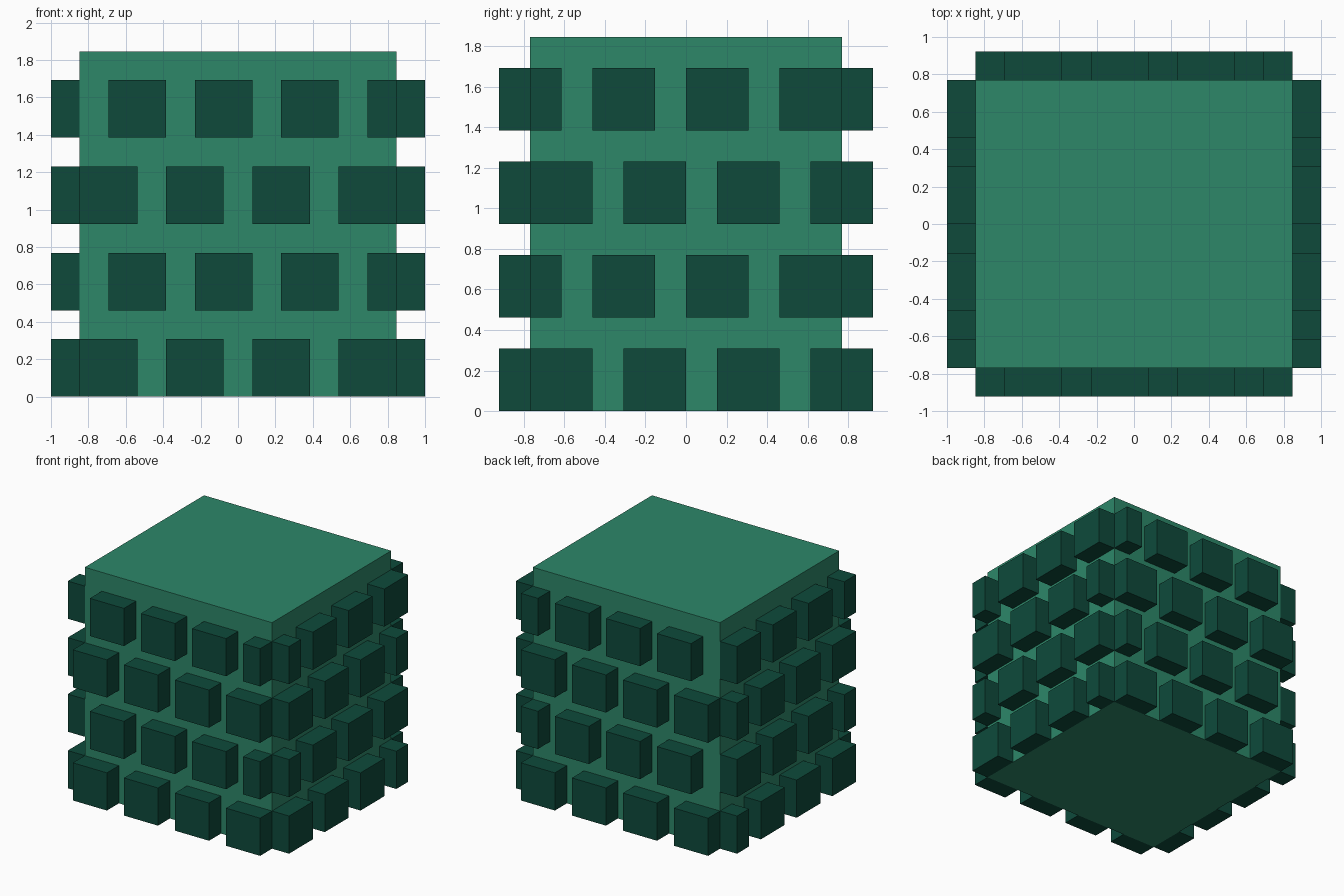
import bpy
import bmesh
from mathutils import Vector

cube = bpy.data.objects.get("Cube")
if cube:
    bpy.data.objects.remove(cube, do_unlink=True)

U = 2 / 13                      # one block unit
HX, HY, HZ = 5.5, 5.0, 12.0     # core half width, half depth and height in units


def material(name, rgb):
    m = bpy.data.materials.new(name)
    m.use_nodes = True
    color = (*rgb, 1)
    m.diffuse_color = color
    m.node_tree.nodes["Principled BSDF"].inputs["Base Color"].default_value = color
    return m


light_green = material("light green", (0.026, 0.242, 0.141))
dark_green = material("dark green", (0.0044, 0.0685, 0.0437))


def box(name, lo, hi, mat):
    """Box between two corners given in block units."""
    lo, hi = Vector(lo) * U, Vector(hi) * U
    size, mid = hi - lo, (lo + hi) / 2
    bm = bmesh.new()
    bmesh.ops.create_cube(bm, size=1)
    bmesh.ops.scale(bm, vec=size, verts=bm.verts)
    mesh = bpy.data.meshes.new(name)
    bm.to_mesh(mesh)
    bm.free()
    mesh.materials.append(mat)
    obj = bpy.data.objects.new(name, mesh)
    obj.location = mid
    bpy.context.collection.objects.link(obj)
    return obj


# Core block
box("core", (-HX, -HY, 0), (HX, HY, HZ), light_green)

# Staggered rows of studs: spans along each wall, for even and odd rows
x_spans = [
    [(-5.5, -3.5), (-2.5, -0.5), (0.5, 2.5), (3.5, 5.5)],
    [(-4.5, -2.5), (-1.5, 0.5), (1.5, 3.5), (4.5, 5.5)],
]
y_spans = [
    [(-5, -3), (-2, 0), (1, 3), (4, 5)],
    [(-5, -4), (-3, -1), (0, 2), (3, 5)],
]

for row in range(4):
    z0, z1 = 3 * row, 3 * row + 2
    # Front and back walls
    for a, b in x_spans[row % 2]:
        box("front_stud", (a, -HY - 1, z0), (b, -HY, z1), dark_green)
        box("back_stud", (a, HY, z0), (b, HY + 1, z1), dark_green)
    # Side walls
    for a, b in y_spans[row % 2]:
        box("left_stud", (HX, a, z0), (HX + 1, b, z1), dark_green)
        box("right_stud", (-HX - 1, a, z0), (-HX, b, z1), dark_green)
